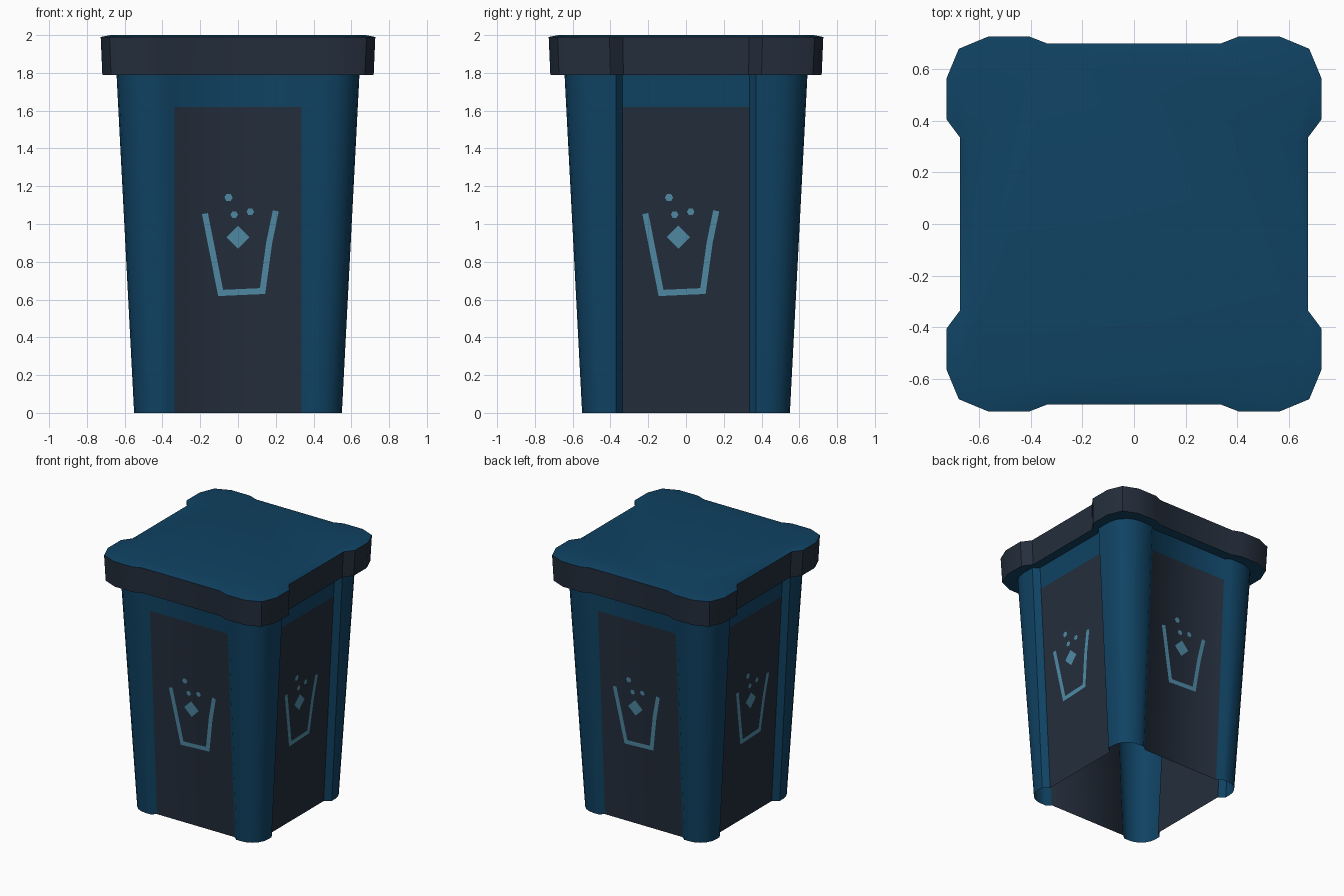
import bpy, bmesh, math
from mathutils import Vector

if "Cube" in bpy.data.objects:
    bpy.data.objects.remove(bpy.data.objects["Cube"])


def material(name, rgb):
    m = bpy.data.materials.new(name)
    m.diffuse_color = (*rgb, 1)
    m.use_nodes = True
    m.node_tree.nodes["Principled BSDF"].inputs["Base Color"].default_value = m.diffuse_color
    return m


BLUE = material("bin blue", (0.005, 0.055, 0.125))
DARK = material("dark slate", (0.0175, 0.027, 0.045))
LIGHT = material("light blue", (0.08, 0.26, 0.38))


def outline(e, rx, ry, r, segs, flank):
    """Square with four rounded corner posts and recessed sides, counter-clockwise.
    e: post half width, rx / ry: recessed half widths, r: corner radius."""
    q = [(rx, 0.335), (e, 0.335 + flank)]
    for i in range(segs + 1):
        a = math.pi / 2 * i / segs
        q.append((e - r + r * math.cos(a), e - r + r * math.sin(a)))
    q += [(0.335 + flank, e), (0.335, ry)]
    pts = []
    for sx, sy in ((1, 1), (-1, 1), (-1, -1), (1, -1)):
        part = [(sx * x, sy * y) for x, y in q]
        pts += part if sx * sy > 0 else part[::-1]
    return pts


def finish(bm, name, mats, angle=40):
    me = bpy.data.meshes.new(name)
    for m in mats:
        me.materials.append(m)
    bm.to_mesh(me)
    bm.free()
    for p in me.polygons:
        p.use_smooth = True
    me.set_sharp_from_angle(angle=math.radians(angle))
    ob = bpy.data.objects.new(name, me)
    bpy.context.collection.objects.link(ob)
    return ob


def loft(bm, rings, cap=False):
    """Join (outline, z) rings; returns one list of faces per band."""
    loops = [[bm.verts.new((x, y, z)) for x, y in pts] for pts, z in rings]
    n = len(loops[0])
    bands = [[bm.faces.new((a[i], a[(i + 1) % n], b[(i + 1) % n], b[i]))
              for i in range(n)] for a, b in zip(loops, loops[1:])]
    if cap:
        bands.append([bm.faces.new(loops[-1])])
    return bands


# Tapered body: open shell with four posts and recessed panels
TOP, PANEL = 1.79, 1.62
BX0, BX1 = 0.505, 0.60     # recessed side walls, bottom and top
BY0, BY1 = 0.52, 0.615     # recessed front and back walls


def body_ring(z):
    t = z / TOP
    return outline(0.55 + 0.093 * t, BX0 + (BX1 - BX0) * t, BY0 + (BY1 - BY0) * t,
                   0.135 + 0.035 * t, 5, 0.035)


bm = bmesh.new()
bands = loft(bm, [(body_ring(z), z) for z in (0, PANEL, TOP)])
for f in bands[0]:
    # wide recessed faces below the panel line are dark
    if max(e.calc_length() for e in f.edges if abs(e.verts[0].co.z - e.verts[1].co.z) < 1e-4) > 0.5:
        f.material_index = 1
finish(bm, "bin_body", [BLUE, DARK])

# Lid: underside ledge, dark rim, slightly raised blue top
def lid_ring(k):
    pts = outline(0.727, 0.675, 0.70, 0.16, 2, 0.07)
    return [(x * k, y * k) for x, y in pts]


def match_ring():
    # body top, resampled to the lid's corner count
    return outline(0.643, BX1, BY1, 0.17, 2, 0.035)


bm = bmesh.new()
bands = loft(bm, [(match_ring(), TOP), (lid_ring(0.988), TOP), (lid_ring(1), 1.99),
                  (lid_ring(0.93), 2.0)], cap=True)
for f in bands[1]:
    f.material_index = 1
finish(bm, "bin_lid", [BLUE, DARK], 30)

# Waste symbol on each side: tapered cup outline, diamond and dots
CUP = [(-0.175, 1.055), (-0.092, 0.635), (0.13, 0.645), (0.165, 0.90), (0.20, 1.07)]
SPOTS = [(0, 0.93, 0.062, 4), (-0.05, 1.14, 0.022, 6), (-0.02, 1.05, 0.02, 6), (0.065, 1.065, 0.02, 6)]


def symbol(name, k, low, high, shift):
    a = k * math.pi / 2
    side = Vector((math.cos(a), math.sin(a), 0))
    out = Vector((math.sin(a), -math.cos(a), 0))
    bm = bmesh.new()

    def point(u, z):
        depth = low + (high - low) * z / TOP + 0.005
        return bm.verts.new(side * (u + shift) + out * depth + Vector((0, 0, z)))

    # mitred stroke along the cup
    pts = [Vector(p) for p in CUP]
    pairs = []
    for i, p in enumerate(pts):
        d1 = (p - pts[i - 1]).normalized() if i else (pts[1] - p).normalized()
        d2 = (pts[i + 1] - p).normalized() if i < len(pts) - 1 else d1
        n = Vector((-d1.y - d2.y, d1.x + d2.x)).normalized()
        n *= 0.016 / max(0.3, n.dot(Vector((-d1.y, d1.x))))
        pairs.append((point(*(p - n)), point(*(p + n))))
    for (r1, l1), (r2, l2) in zip(pairs, pairs[1:]):
        bm.faces.new((r1, r2, l2, l1))
    for u, z, r, n in SPOTS:
        bm.faces.new([point(u + r * math.cos(math.tau * i / n), z + r * math.sin(math.tau * i / n))
                      for i in range(n)])
    finish(bm, name, [LIGHT])


symbol("front_symbol", 0, BY0, BY1, 0)
symbol("right_symbol", 1, BX0, BX1, -0.04)
symbol("back_symbol", 2, BY0, BY1, -0.035)
symbol("left_symbol", 3, BX0, BX1, 0)
